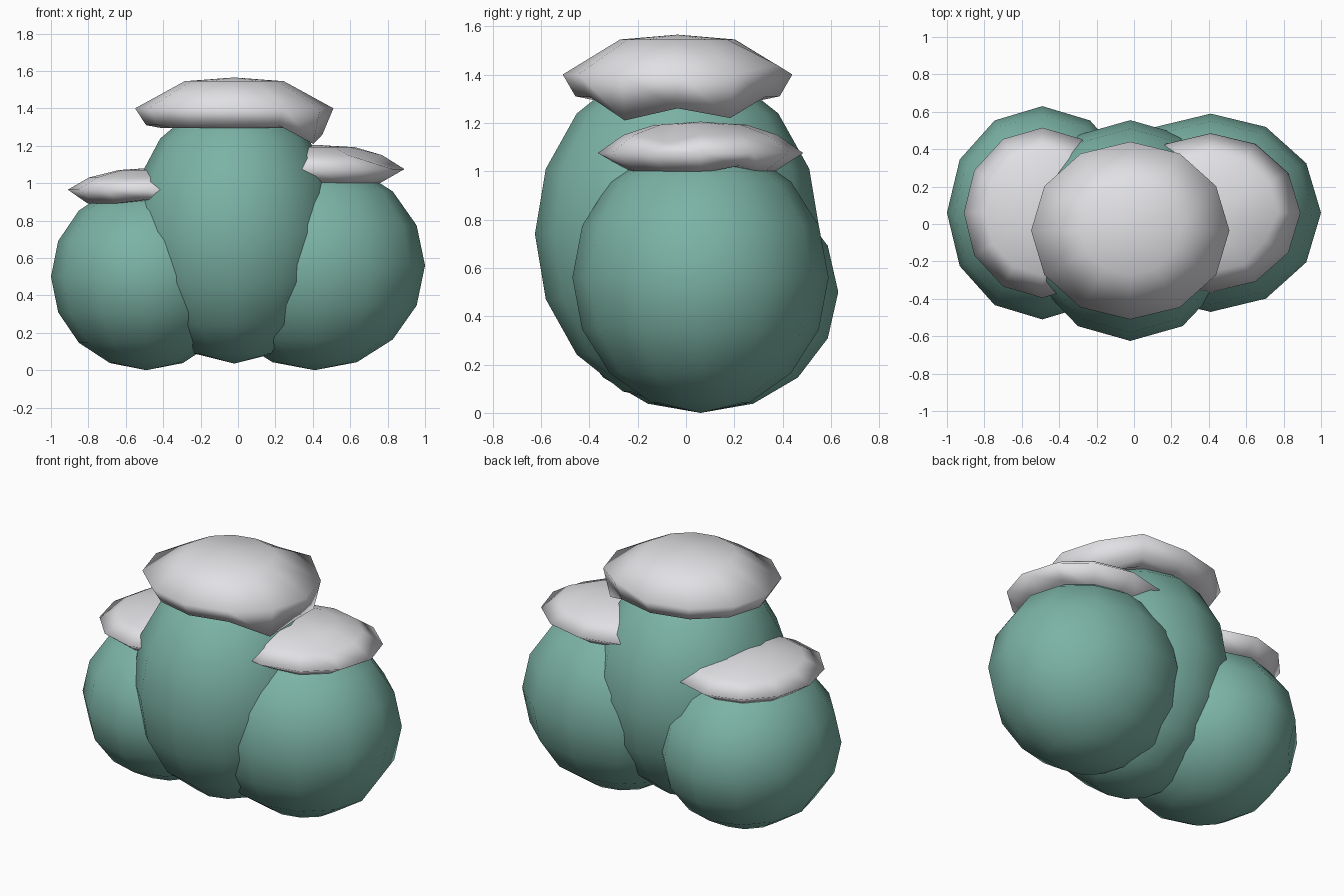
import bpy
import bmesh
from math import cos, sin, tau

if "Cube" in bpy.data.objects:
    bpy.data.objects.remove(bpy.data.objects["Cube"])

SEGMENTS = 12


def make_material(name, rgb):
    mat = bpy.data.materials.new(name)
    mat.use_nodes = True
    colour = (*rgb, 1)
    mat.diffuse_color = colour
    bsdf = next(n for n in mat.node_tree.nodes if n.type == "BSDF_PRINCIPLED")
    bsdf.inputs["Base Color"].default_value = colour
    bsdf.inputs["Roughness"].default_value = 0.9
    return mat


leaf_green = make_material("leaf green", (0.20, 0.45, 0.375))
snow_white = make_material("snow white", (0.75, 0.75, 0.78))


def finish(name, bm, mat):
    bmesh.ops.recalc_face_normals(bm, faces=bm.faces)
    for face in bm.faces:
        face.smooth = True
    mesh = bpy.data.meshes.new(name)
    bm.to_mesh(mesh)
    bm.free()
    mesh.materials.append(mat)
    obj = bpy.data.objects.new(name, mesh)
    bpy.context.collection.objects.link(obj)
    return obj


def bush(name, centre, radii):
    """Low-poly ellipsoid of foliage."""
    bm = bmesh.new()
    bmesh.ops.create_uvsphere(bm, u_segments=SEGMENTS, v_segments=8, radius=1)
    bmesh.ops.scale(bm, vec=radii, verts=bm.verts)
    bmesh.ops.translate(bm, vec=centre, verts=bm.verts)
    finish(name, bm, leaf_green)


def snow_cap(name, centre, radii, profile, top, bottom, drips=None):
    """Lathe of (radius, height) rings; drips move single ring points in or out and in height."""
    drips = drips or {}
    bm = bmesh.new()
    rings = []
    for level, (r, z) in enumerate(profile):
        ring = []
        for i in range(SEGMENTS):
            dr, dz = drips.get((level, i), (0, 0))
            a = tau * i / SEGMENTS
            ring.append(bm.verts.new((centre[0] + radii[0] * (r + dr) * cos(a),
                                      centre[1] + radii[1] * (r + dr) * sin(a), z + dz)))
        rings.append(ring)
    poles = [bm.verts.new((*centre, z)) for z in (top, bottom)]
    for i in range(SEGMENTS):
        j = (i + 1) % SEGMENTS
        bm.faces.new((poles[0], rings[0][i], rings[0][j]))
        bm.faces.new((poles[1], rings[-1][j], rings[-1][i]))
        for upper, lower in zip(rings, rings[1:]):
            bm.faces.new((upper[i], lower[i], lower[j], upper[j]))
    finish(name, bm, snow_white)


# Foliage
bush("middle_bush", (-0.02, -0.035, 0.74), (0.56, 0.59, 0.705))
bush("right_bush", (-0.49, 0.06, 0.5), (0.51, 0.57, 0.5))
bush("left_bush", (0.41, 0.06, 0.56), (0.59, 0.53, 0.56))

# Snow on the middle bush, with drips on its left side
snow_cap("middle_snow", (-0.02, -0.035), (0.53, 0.475),
         [(0.5, 1.545), (1, 1.4), (0.89, 1.31), (0.74, 1.295)], 1.565, 1.3,
         {(2, 11): (0.03, -0.1), (2, 0): (0, -0.05), (2, 1): (0.03, -0.09),
          (1, 2): (0, 0.04)})

# Snow on the side bushes
snow_cap("right_snow", (-0.49, 0.06), (0.42, 0.455),
         [(0.35, 1.07), (0.73, 1.03), (1, 0.965), (0.75, 0.892)], 1.08, 0.89,
         {(3, 9): (0.1, 0.02)})
snow_cap("left_snow", (0.41, 0.06), (0.48, 0.425),
         [(0.45, 1.192), (0.75, 1.15), (1, 1.075), (0.7, 0.992)], 1.205, 0.99,
         {(1, 11): (-0.05, -0.03), (3, 1): (0.05, 0.03), (3, 9): (0, 0.01)})
